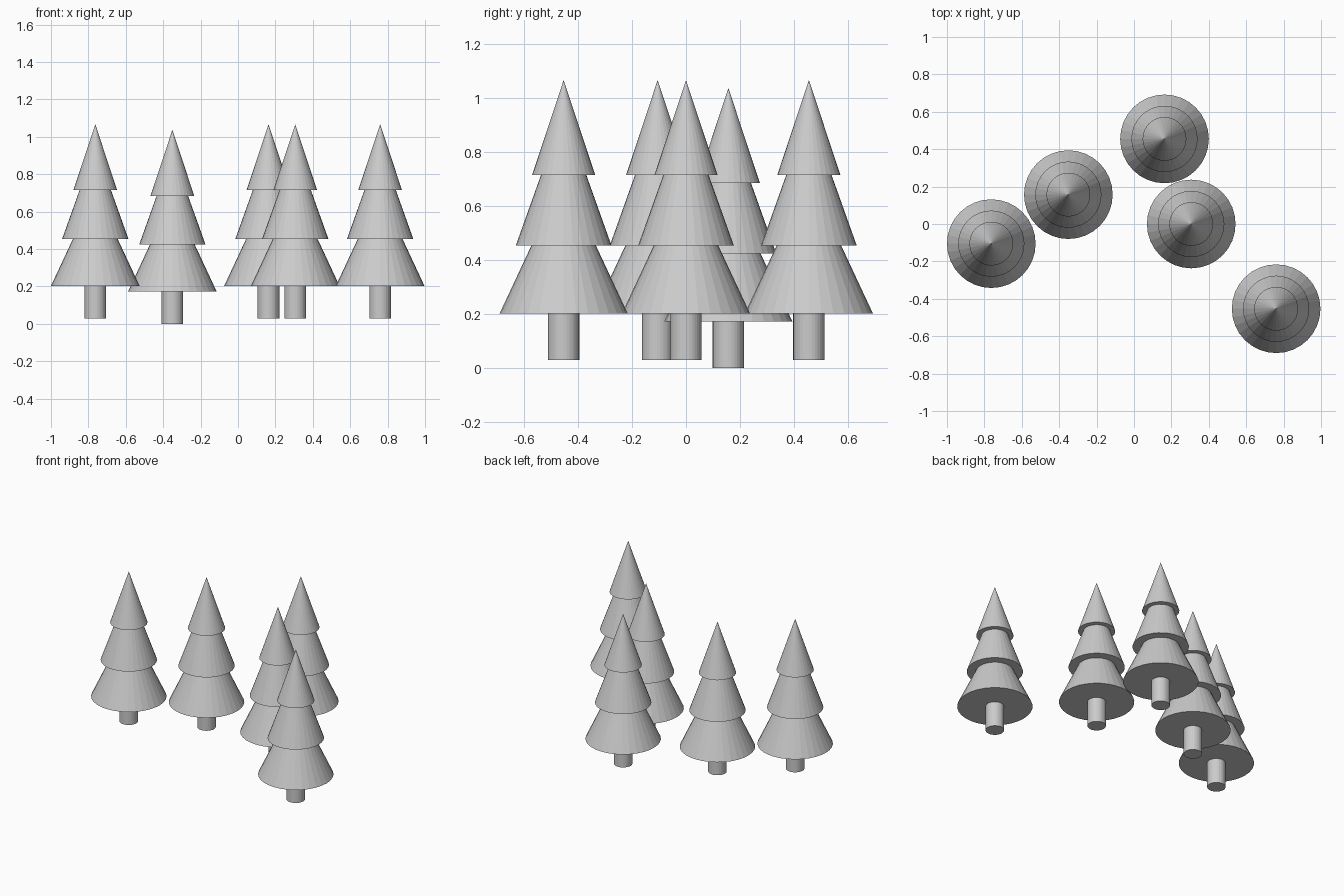
import bpy, math

if "Cube" in bpy.data.objects:
    bpy.data.objects.remove(bpy.data.objects["Cube"])

grey = bpy.data.materials.new("plain grey")
grey.diffuse_color = (0.6, 0.6, 0.6, 1)
grey.use_nodes = True
grey.node_tree.nodes["Principled BSDF"].inputs["Base Color"].default_value = grey.diffuse_color


def cone(name, x, y, z0, z1, r0, r1=0.0):
    bpy.ops.mesh.primitive_cone_add(vertices=32, radius1=r0, radius2=r1,
                                    depth=z1 - z0, location=(x, y, (z0 + z1) / 2))
    ob = bpy.context.object
    ob.name = name
    ob.data.materials.append(grey)


# Foliage tiers: name, bottom, apex, radius
TIERS = [("lower_branches", 0.173, 0.68, 0.237),
         ("middle_branches", 0.425, 0.92, 0.177),
         ("top_branches", 0.685, 1.037, 0.117)]

# Tree positions: x, y, height of trunk foot
TREES = [(-0.763, -0.105, 0.03), (-0.351, 0.157, 0.0), (0.163, 0.455, 0.03),
         (0.306, 0.0, 0.03), (0.76, -0.453, 0.03)]

for i, (x, y, z) in enumerate(TREES, 1):
    cone(f"trunk_{i}", x, y, z, z + 0.18, 0.058, 0.058)
    for name, low, apex, r in TIERS:
        cone(f"{name}_{i}", x, y, z + low, z + apex, r)
